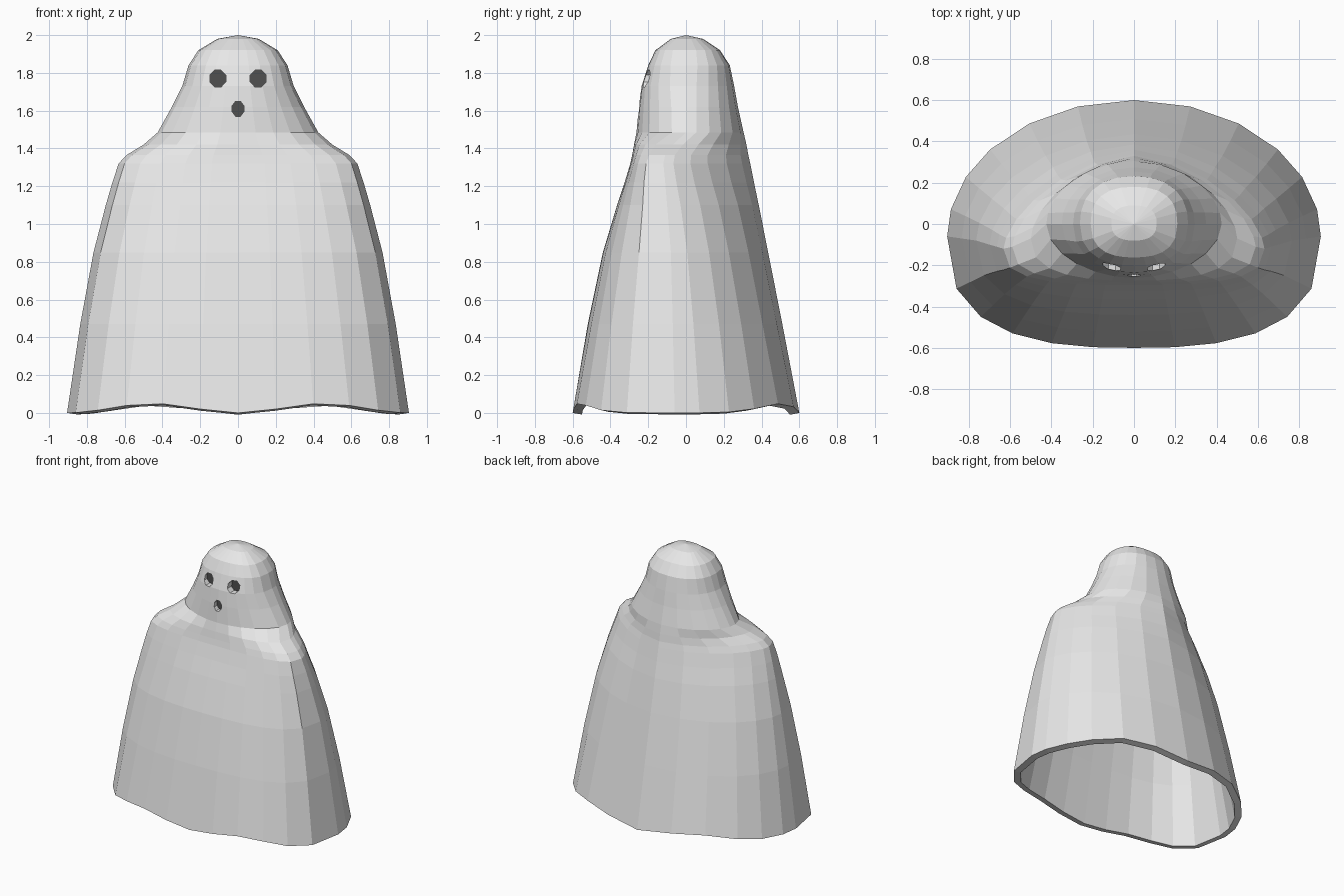
import bpy, bmesh, math

if "Cube" in bpy.data.objects:
    bpy.data.objects.remove(bpy.data.objects["Cube"])

def material(name, v):
    m = bpy.data.materials.new(name)
    m.diffuse_color = (v, v, v, 1)
    m.use_nodes = True
    m.node_tree.nodes["Principled BSDF"].inputs["Base Color"].default_value = m.diffuse_color
    return m

CLOTH = material("white cloth", 0.8)
DARK = material("dark opening", 0.08)

# Rings: height, half width, y of widest point, front y, back y, front and back squareness
RINGS = [
    (0.00, .905, -.06, -.60, .60, 2.7, 2.0),
    (0.47, .835, -.07, -.52, .51, 2.7, 1.95),
    (0.85, .765, -.08, -.44, .435, 2.7, 1.85),
    (1.10, .700, -.10, -.365, .385, 2.8, 1.75),
    (1.22, .665, -.11, -.325, .36, 3.0, 1.65),
    (1.32, .632, -.12, -.295, .34, 3.0, 1.6),
    (1.365, .590, -.11, -.285, .33, 2.8, 1.6),
    (1.42, .500, -.07, -.275, .32, 2.6, 1.7),
    (1.485, .425, 0, -.262, .305, 1.9, 1.9),
    (1.62, .350, 0, -.25, .275, 2.0, 2.0),
    (1.73, .295, 0, -.235, .255, 2.2, 2.1),
    (1.84, .262, 0, -.20, .232, 2.4, 2.3),
    (1.92, .210, 0, -.162, .18, 2.5, 2.5),
    (1.98, .110, 0, -.08, .09, 2.5, 2.5),
]
FRONT = [0, .22, .44, .65, .82, .95, 1]
BACK = [.98, .9, .77, .56, .3, 0]

def half_ring(z, a, ym, yf, yb, pf, pb):
    """Right half of a cross-section, from front centre to back centre."""
    pts = []
    for fs, y_end, p in ((FRONT, yf, pf), (BACK, yb, pb)):
        for f in fs:
            y = ym + (y_end - ym) * (1 - f ** p) ** (1 / p)
            hem = .05 * math.sin(math.pi * f) ** 2 if z == 0 else 0
            pts.append((a * f, y, z + hem))
    return pts

def finish(bm, name, mat):
    bmesh.ops.recalc_face_normals(bm, faces=bm.faces)
    me = bpy.data.meshes.new(name)
    bm.to_mesh(me)
    bm.free()
    ob = bpy.data.objects.new(name, me)
    bpy.context.collection.objects.link(ob)
    me.materials.append(mat)
    return ob

# Draped sheet
bm = bmesh.new()
loops = []
for r in RINGS:
    right = half_ring(*r)
    left = [(-x, y, z) for x, y, z in right[-2:0:-1]]
    loops.append([bm.verts.new(p) for p in right + left])
n = len(loops[0])
for lo, hi in zip(loops, loops[1:]):
    for i in range(n):
        j = (i + 1) % n
        bm.faces.new((lo[i], lo[j], hi[j], hi[i]))
top = bm.verts.new((0, 0, 2))
for i in range(n):
    bm.faces.new((loops[-1][i], loops[-1][(i + 1) % n], top))
sheet = finish(bm, "sheet", CLOTH)
solid = sheet.modifiers.new("thickness", 'SOLIDIFY')
solid.thickness = .05
solid.offset = -1

def disc(name, x, z, rx, rz, y0, y1, mat):
    """Eight-sided prism along y."""
    bm = bmesh.new()
    ends = []
    for y in (y0, y1):
        ends.append([bm.verts.new((x + rx * math.cos((k + .5) * math.pi / 4), y,
                                   z + rz * math.sin((k + .5) * math.pi / 4)))
                     for k in range(8)])
    bm.faces.new(ends[0])
    bm.faces.new(ends[1])
    for k in range(8):
        m = (k + 1) % 8
        bm.faces.new((ends[0][k], ends[0][m], ends[1][m], ends[1][k]))
    return finish(bm, name, mat)

# Eye and mouth openings, with dark plates behind them
for name, x, z, rx, rz, y in (("left_eye", -.107, 1.77, .046, .048, -.165),
                              ("right_eye", .107, 1.77, .046, .048, -.165),
                              ("mouth", 0, 1.61, .033, .043, -.21)):
    cutter = disc(name + "_cutter", x, z, rx, rz, -.4, -.08, CLOTH)
    cutter.hide_render = True
    cutter.hide_viewport = True
    cut = sheet.modifiers.new(name, 'BOOLEAN')
    cut.operation = 'DIFFERENCE'
    cut.solver = 'EXACT'
    cut.object = cutter
    disc(name, x, z, rx + .003, rz + .003, y - .004, y + .004, DARK)
